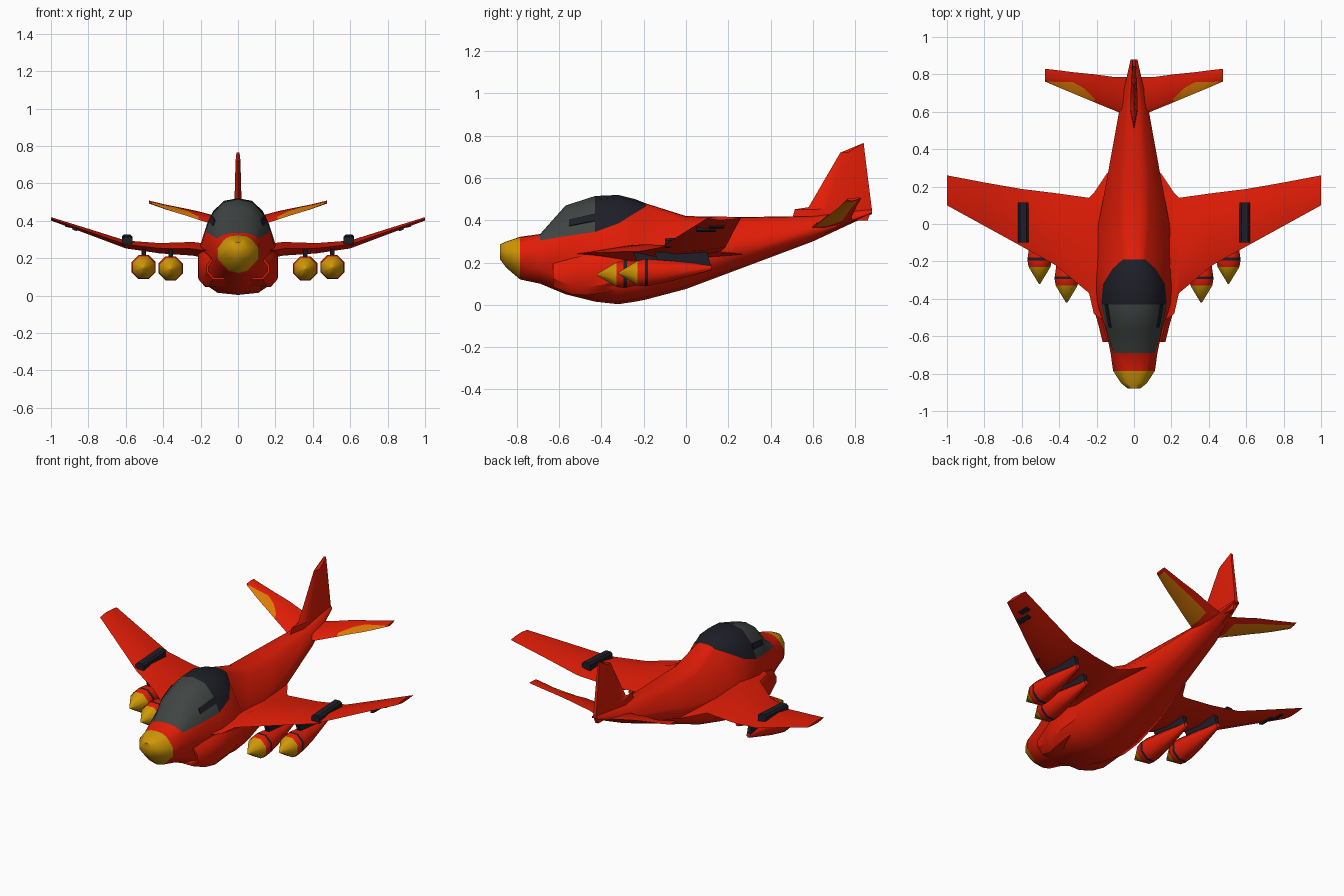
import bpy, bmesh, math
from mathutils import Vector

if "Cube" in bpy.data.objects:
    bpy.data.objects.remove(bpy.data.objects["Cube"])


def material(name, rgb):
    m = bpy.data.materials.new(name)
    m.diffuse_color = (*rgb, 1)
    m.use_nodes = True
    m.node_tree.nodes["Principled BSDF"].inputs["Base Color"].default_value = m.diffuse_color
    return m


RED = material("red paint", (0.76, 0.012, 0.002))
YELLOW = material("yellow paint", (0.62, 0.31, 0.002))
ORANGE = material("orange paint", (0.74, 0.20, 0.002))
DARK = material("dark frame", (0.013, 0.013, 0.021))
GLASS = material("grey glass", (0.05, 0.06, 0.056))


def loft(name, rings, mats, rule=None, angle=40):
    """Skin closed rings of equal point count; rule(i, j) gives the material slot
    of the face between rings i and i+1 at ring edge j."""
    bm = bmesh.new()
    vs = [[bm.verts.new(p) for p in r] for r in rings]
    n = len(rings[0])
    for i in range(len(rings) - 1):
        for j in range(n):
            k = (j + 1) % n
            f = bm.faces.new((vs[i][j], vs[i][k], vs[i + 1][k], vs[i + 1][j]))
            f.material_index = rule(i, j) if rule else 0
    bm.faces.new(vs[0]).material_index = rule(0, 0) if rule else 0
    bm.faces.new(vs[-1]).material_index = rule(len(rings) - 2, 0) if rule else 0
    bmesh.ops.recalc_face_normals(bm, faces=bm.faces)
    me = bpy.data.meshes.new(name)
    bm.to_mesh(me)
    bm.free()
    for m in mats:
        me.materials.append(m)
    for p in me.polygons:
        p.use_smooth = True
    me.set_sharp_from_angle(angle=math.radians(angle))
    ob = bpy.data.objects.new(name, me)
    bpy.context.scene.collection.objects.link(ob)
    return ob


def box(name, x, y, z, mat, lift=0.0):
    """Box from (min, max) ranges; lift raises the outboard edge."""
    rings = [[(x[0], yy, z[0]), (x[1], yy, z[0] + lift),
              (x[1], yy, z[1] + lift), (x[0], yy, z[1])] for yy in y]
    return loft(name, rings, [mat])


# Fuselage with canopy: y, bottom z, bottom w, side w, side z low/high, sill w, sill z, top z
STATIONS = [
    (-.88, .215, .015, .033, .24, .26, .022, .28, .285),
    (-.85, .175, .03, .07, .22, .255, .05, .288, .30),
    (-.785, .12, .05, .112, .20, .25, .08, .292, .322),
    (-.69, .10, .06, .125, .17, .25, .11, .305, .335),
    (-.57, .05, .08, .15, .12, .26, .147, .325, .47),
    (-.43, .015, .10, .195, .08, .26, .175, .345, .515),
    (-.32, .003, .11, .205, .08, .26, .165, .385, .52),
    (-.24, .015, .105, .205, .09, .26, .115, .435, .50),
    (-.19, .025, .10, .205, .10, .26, .06, .465, .48),
    (0, .075, .09, .19, .15, .27, .08, .39, .42),
    (.24, .165, .07, .145, .23, .30, .08, .385, .415),
    (.60, .30, .035, .08, .33, .37, .05, .40, .42),
    (.88, .43, .005, .018, .435, .445, .01, .45, .455),
]


def body_ring(y, zb, wb, w, z1, z2, ws, zs, zt):
    h = zt - zs
    half = [(wb, zb + .012), (w, z1), (w, z2), (ws, zs),
            (ws * .8, zs + h * .5), (ws * .45, zs + h * .9)]
    pts = [(0, zb)] + half + [(0, zt)] + [(-a, b) for a, b in reversed(half)]
    return [(a, y, b) for a, b in pts]


def body_rule(i, j):
    if i <= 1:
        return 1                       # nose cone
    if 4 <= j <= 9 and 3 <= i <= 7:    # canopy above the sill
        return 3 if i < 5 else 2
    return 0


BODY = [body_ring(*s) for s in STATIONS]
loft("fuselage", BODY, [RED, YELLOW, DARK, GLASS], body_rule, 60)

# Tail fin: z, front y, rear y, half thickness
FIN = [(.40, .50, .86, .02), (.452, .515, .88, .02), (.462, .58, .878, .02),
       (.72, .73, .846, .013), (.765, .838, .841, .008)]
loft("tail_fin", [[(0, a, z), (t, a + (b - a) * .3, z), (t * .5, b, z),
                   (-t * .5, b, z), (-t, a + (b - a) * .3, z)] for z, a, b, t in FIN], [RED])


def foil(s, x, le, te, z, t, zte=None, f1=.35):
    """Six-sided wing section at span x; f1 places the upper front point."""
    zte = z if zte is None else zte
    prof = [(0, 0), (f1, .5), (.75, .3), (1, 0), (.75, -.3), (.35, -.5)]
    return [(s * x, le + (te - le) * f, z + (zte - z) * f + t * h) for f, h in prof]


WING = [(.10, -.55, .30, .24, .08), (.145, -.53, .27, .24, .08), (.215, -.48, .165, .245, .075),
        (.24, -.37, .14, .25, .073),
        (.42, -.22, .165, .253, .055), (.60, -.12, .187, .273, .042),
        (.80, -.01, .222, .342, .03), (1.0, .10, .26, .41, .018)]
# The last value is how far the orange patch reaches back over the upper side
TAIL = [(.03, .575, .785, .36, .03, .40, .15), (.10, .605, .785, .37, .03, .42, .15),
        (.21, .65, .80, .405, .026, .45, .12), (.27, .675, .806, .425, .024, .463, .40),
        (.33, .70, .812, .443, .022, .475, .54), (.39, .725, .82, .463, .02, .487, .37),
        (.46, .755, .828, .49, .016, .502, .08), (.475, .762, .83, .495, .015, .506, .08)]
# Intake: y, outer x, bottom z, top z
INTAKE = [(-.63, .168, .085, .195), (-.54, .19, .05, .22), (-.47, .21, .045, .235),
          (-.36, .215, .06, .25), (-.10, .19, .11, .26)]


def intake_ring(s, y, xo, z0, z1, k=1.0, dy=0.0):
    pts = [(.06, z0), (xo - .035, z0), (xo, z0 + .04),
           (xo, z1 - .035), (xo - .025, z1), (.06, z1)]
    cx, cz = (xo + .06) / 2, (z0 + z1) / 2
    return [(s * (cx + (a - cx) * k), y + dy, cz + (b - cz) * k) for a, b in pts]


def tail_rule(i, j):
    if j == 0:
        return 1 if 2 <= i <= 5 else 0       # upper leading patch
    return 1 if j in (4, 5) and 1 <= i <= 5 else 0   # underside


def bomb_ring(x, y, z, r):
    return [(x + r * math.cos(math.tau * (k + .5) / 8), y,
             z + r * math.sin(math.tau * (k + .5) / 8)) for k in range(8)]


def canopy_patch(s, u, v, off):
    """Point on the side canopy panel: u from sill up, v from front to rear."""
    a, b = (Vector(BODY[i][4]).lerp(Vector(BODY[i][5]), u) for i in (4, 5))
    p = a.lerp(b, v) + Vector((.85, -.2, .45)) * off
    return (s * p.x, p.y, p.z)


for s, side in ((1, "left"), (-1, "right")):
    loft(side + "_wing", [foil(s, *w) for w in WING], [RED])
    loft(side + "_tailplane", [foil(s, *w) for w in TAIL], [RED, ORANGE], tail_rule)

    # Dark frame plate on the side of the glass
    loft(side + "_canopy_frame",
         [[canopy_patch(s, u, v, o) for u, o in ((.6, -.003), (1, -.003), (1, .005), (.6, .005))]
          for v in (.12, .4, .7, 1)], [DARK])

    # Air intake with a recessed mouth
    mouth = [intake_ring(s, *INTAKE[0], k=.8, dy=.08), intake_ring(s, *INTAKE[0], k=.8)]
    loft(side + "_intake", mouth + [intake_ring(s, *r) for r in INTAKE], [RED])

    # Bombs with a dark band, hung on thin pylons
    for label, x, y0, z in (("inner", .36, -.42, .143), ("outer", .505, -.32, .15)):
        shape = [(0, 0, .004), (.09, 0, .063), (.125, .002, .07), (.14, .003, .069),
                 (.25, .01, .052), (.44, .027, .014)]
        loft(f"{side}_{label}_bomb",
             [bomb_ring(s * x, y0 + d, z + dz, r) for d, dz, r in shape],
             [RED, YELLOW, DARK], lambda i, j: {0: 1, 2: 2}.get(i, 0), 60)
        rings = [[(s * x + dx, y0 + a, zz) for dx, a in
                  ((-.012, a0), (.012, a0), (.012, a1), (-.012, a1))]
                 for zz, a0, a1 in ((.175, .2, .44), (.25, .17, .42))]
        loft(f"{side}_{label}_pylon", rings, [DARK])

    # Dark pod on top of the wing
    pod = [(.565, .265), (.62, .27), (.62, .304), (.61, .314), (.575, .314), (.565, .304)]
    loft(side + "_wing_pod", [[(s * a, y, b + dz) for a, b in pod]
                              for y, dz in ((-.10, 0), (.115, .012))], [DARK])

    # Small dark bars under the wing tip
    box(side + "_tip_bar_inner", (s * .86, s * .885), (.05, .14), (.344, .362), DARK, .008)
    box(side + "_tip_bar_outer", (s * .90, s * .925), (.11, .18), (.361, .378), DARK, .008)
